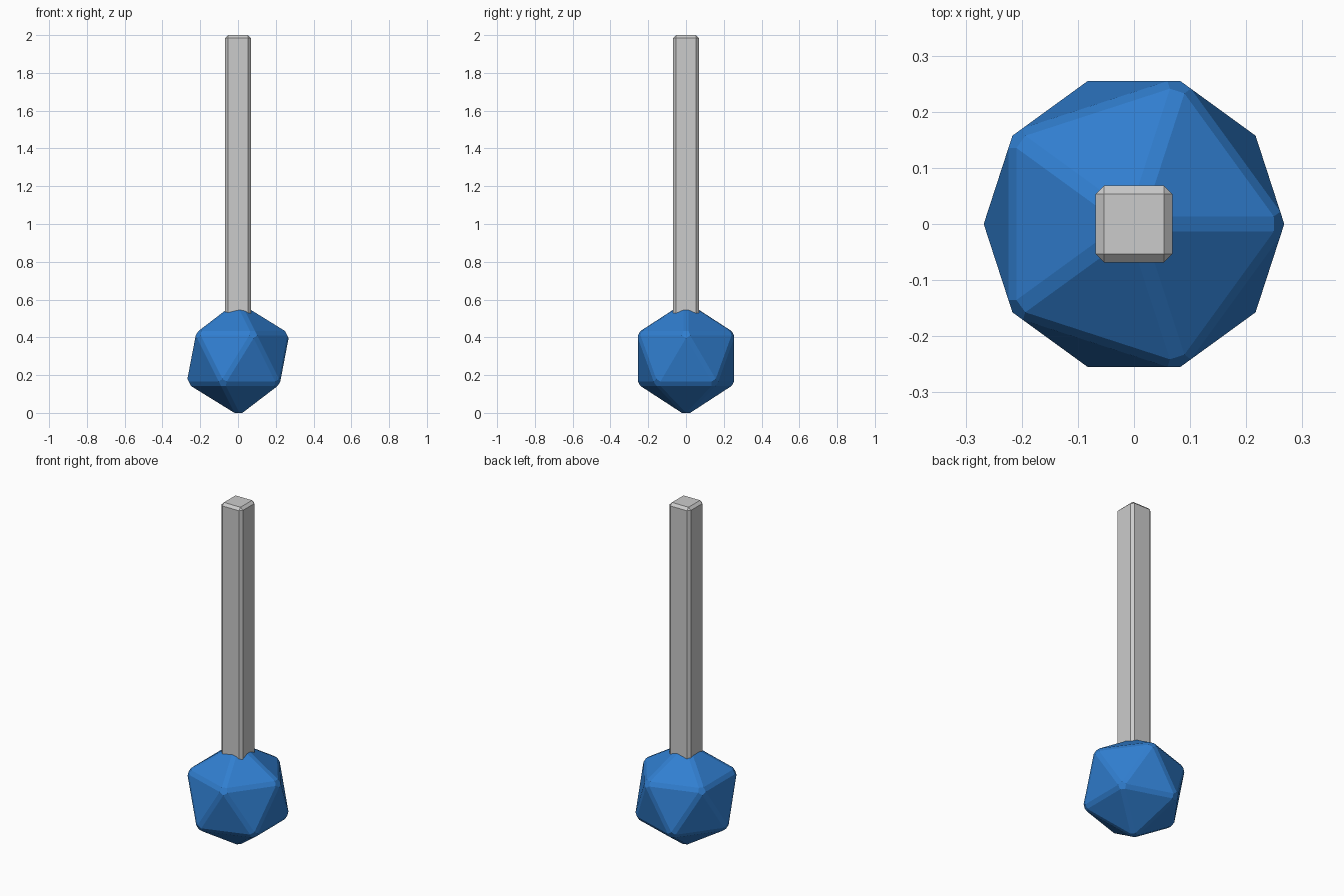
import bpy

if "Cube" in bpy.data.objects:
    bpy.data.objects.remove(bpy.data.objects["Cube"])

BEVEL = 0.0145


def bevel(obj, width):
    mod = obj.modifiers.new("edge_bevel", 'BEVEL')
    mod.width = width
    mod.segments = 1
    mod.limit_method = 'NONE'


# Faceted head: bevelled icosahedron resting on the ground
R = 0.3055
bpy.ops.mesh.primitive_ico_sphere_add(subdivisions=1, radius=R, location=(0, 0, R - 1.214 * BEVEL))
head = bpy.context.object
head.name = "faceted_head"
bevel(head, BEVEL)
blue = bpy.data.materials.new("blue")
blue.diffuse_color = (0.03, 0.21, 0.63, 1)
blue.use_nodes = True
blue.node_tree.nodes["Principled BSDF"].inputs["Base Color"].default_value = blue.diffuse_color
head.data.materials.append(blue)

# Square handle: long bevelled box sunk into the head
bottom, top, width = 0.3, 2.0, 0.137
bpy.ops.mesh.primitive_cube_add(size=1, location=(0, 0, (bottom + top) / 2))
handle = bpy.context.object
handle.name = "handle"
handle.scale = (width, width, top - bottom)
bpy.ops.object.transform_apply(location=False, rotation=False, scale=True)
bevel(handle, 0.015)
